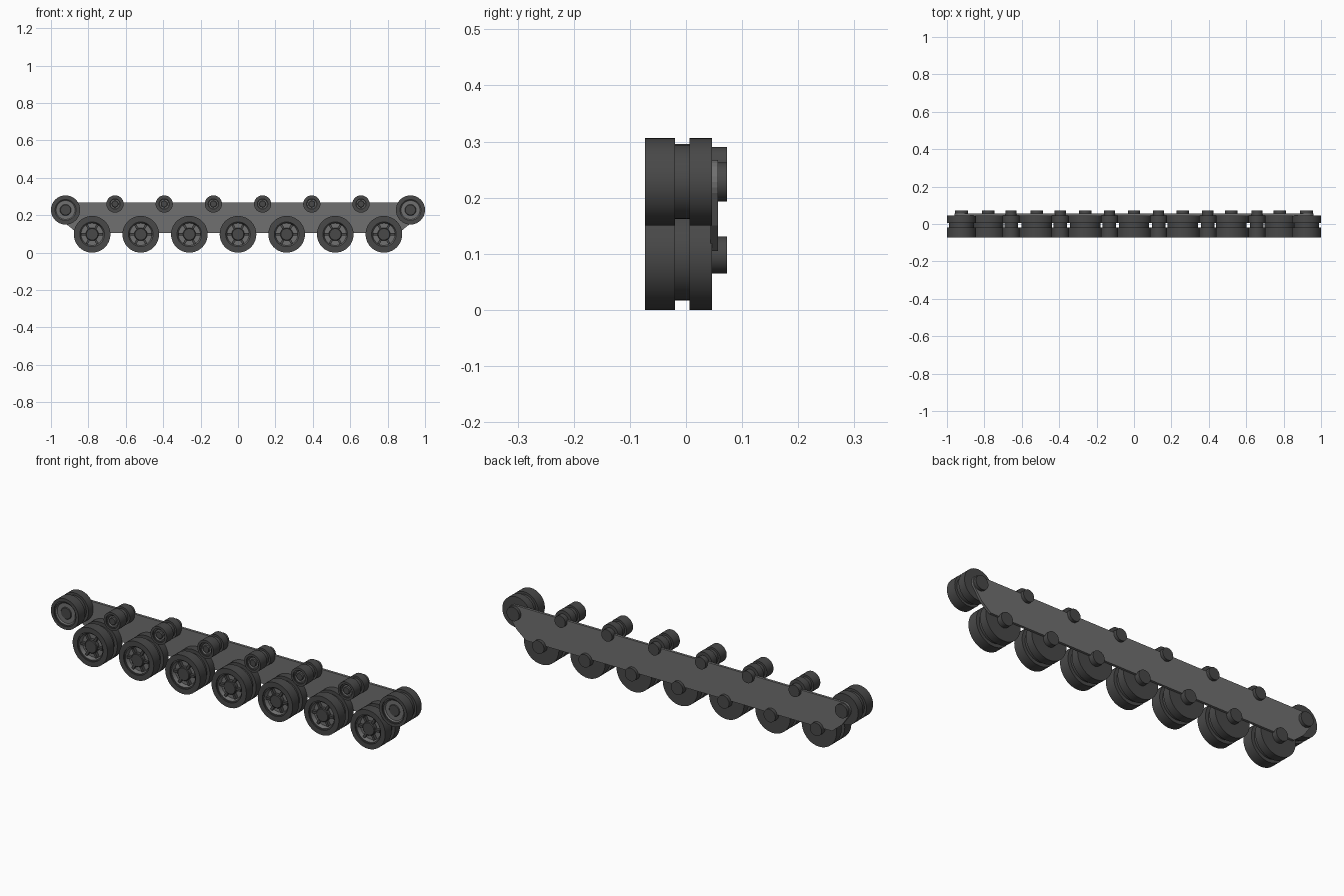
import bpy, bmesh, math
from mathutils import Matrix

cube = bpy.data.objects.get("Cube")
if cube:
    bpy.data.objects.remove(cube, do_unlink=True)


def material(name, value):
    m = bpy.data.materials.new(name)
    m.use_nodes = True
    col = (value, value, value, 1)
    m.diffuse_color = col
    m.node_tree.nodes["Principled BSDF"].inputs["Base Color"].default_value = col
    return m


DARK = material("dark rubber", 0.065)
METAL = material("grey metal", 0.16)


def finish(bm, name, mats, loc=(0, 0, 0), smooth=True):
    bmesh.ops.recalc_face_normals(bm, faces=bm.faces[:])
    me = bpy.data.meshes.new(name)
    bm.to_mesh(me)
    bm.free()
    ob = bpy.data.objects.new(name, me)
    bpy.context.collection.objects.link(ob)
    ob.location = loc
    for m in mats:
        me.materials.append(m)
    if smooth:
        bpy.ops.object.select_all(action='DESELECT')
        ob.select_set(True)
        bpy.context.view_layer.objects.active = ob
        bpy.ops.object.shade_smooth_by_angle(angle=math.radians(35))
    return ob


def lathe(bm, profile, steps=40):
    """Spin a (radius, y) profile about the y axis."""
    verts = [bm.verts.new((r, y, 0)) for r, y in profile]
    edges = [bm.edges.new(p) for p in zip(verts, verts[1:])]
    bmesh.ops.spin(bm, geom=verts + edges, cent=(0, 0, 0), axis=(0, 1, 0),
                   angle=math.tau, steps=steps)
    bmesh.ops.remove_doubles(bm, verts=bm.verts[:], dist=1e-5)


def wheel(name, x, z, rad, groove, dish, depth, hub, hub_y, cap, spokes):
    front, back = -0.073, 0.046
    floor = front + depth
    bm = bmesh.new()
    # Hub, dished face, grooved tyre, axle and outer cap in one profile
    lathe(bm, [(0, hub_y), (hub * 0.9, hub_y), (hub, hub_y + 0.003), (hub, floor),
               (dish * 0.9, floor), (dish, front + 0.006), (dish + 0.006, front + 0.006),
               (dish + 0.006, front), (rad, front), (rad, -0.02), (groove, -0.02),
               (groove, 0.006), (rad, 0.006), (rad, back), (cap, back),
               (cap, 0.073), (0, 0.073)])
    for f in bm.faces:
        c = f.calc_center_median()
        r = math.hypot(c.x, c.z)
        f.material_index = int(c.y < front + depth + 0.002 and hub < r < dish)
    # Short webs around the hub
    for i in range(spokes):
        turn = Matrix.Rotation(math.tau * i / spokes, 4, 'Y')
        size = Matrix.Diagonal((dish * 0.9 - hub, depth * 0.6, 0.012, 1))
        move = Matrix.Translation(((dish * 0.9 + hub) / 2, floor - depth * 0.3, 0))
        bmesh.ops.create_cube(bm, size=1, matrix=turn @ move @ size)
    return finish(bm, name, [DARK, METAL], (x, 0, z))


# Road wheels
for i in range(7):
    wheel(f"road_wheel_{i + 1}", (i - 3) * 0.26, 0.098, 0.098, 0.081,
          0.066, 0.025, 0.034, -0.068, 0.033, 6)

# Return rollers
for i in range(6):
    wheel(f"return_roller_{i + 1}", (i - 2.5) * 0.263, 0.26, 0.046, 0.036,
          0.028, 0.012, 0.018, -0.07, 0.03, 0)

# End wheels
for side, s in (("left", 1), ("right", -1)):
    wheel(f"{side}_end_wheel", s * 0.922, 0.228, 0.078, 0.066,
          0.056, 0.012, 0.03, -0.064, 0.035, 0)

# Side plate with rounded upper ends and chamfered lower corners
half = [(0.86, 0.105), (0.915, 0.15)]
for k in range(9):
    a = math.radians(-30 + 15 * k)
    half.append((0.922 + 0.039 * math.cos(a), 0.228 + 0.039 * math.sin(a)))
outline = half + [(-x, z) for x, z in reversed(half)]
bm = bmesh.new()
face = bm.faces.new([bm.verts.new((x, 0.044, z)) for x, z in outline])
ext = bmesh.ops.extrude_face_region(bm, geom=[face])
bmesh.ops.translate(bm, vec=(0, 0.013, 0),
                    verts=[v for v in ext["geom"] if isinstance(v, bmesh.types.BMVert)])
finish(bm, "side_plate", [METAL], smooth=False)
